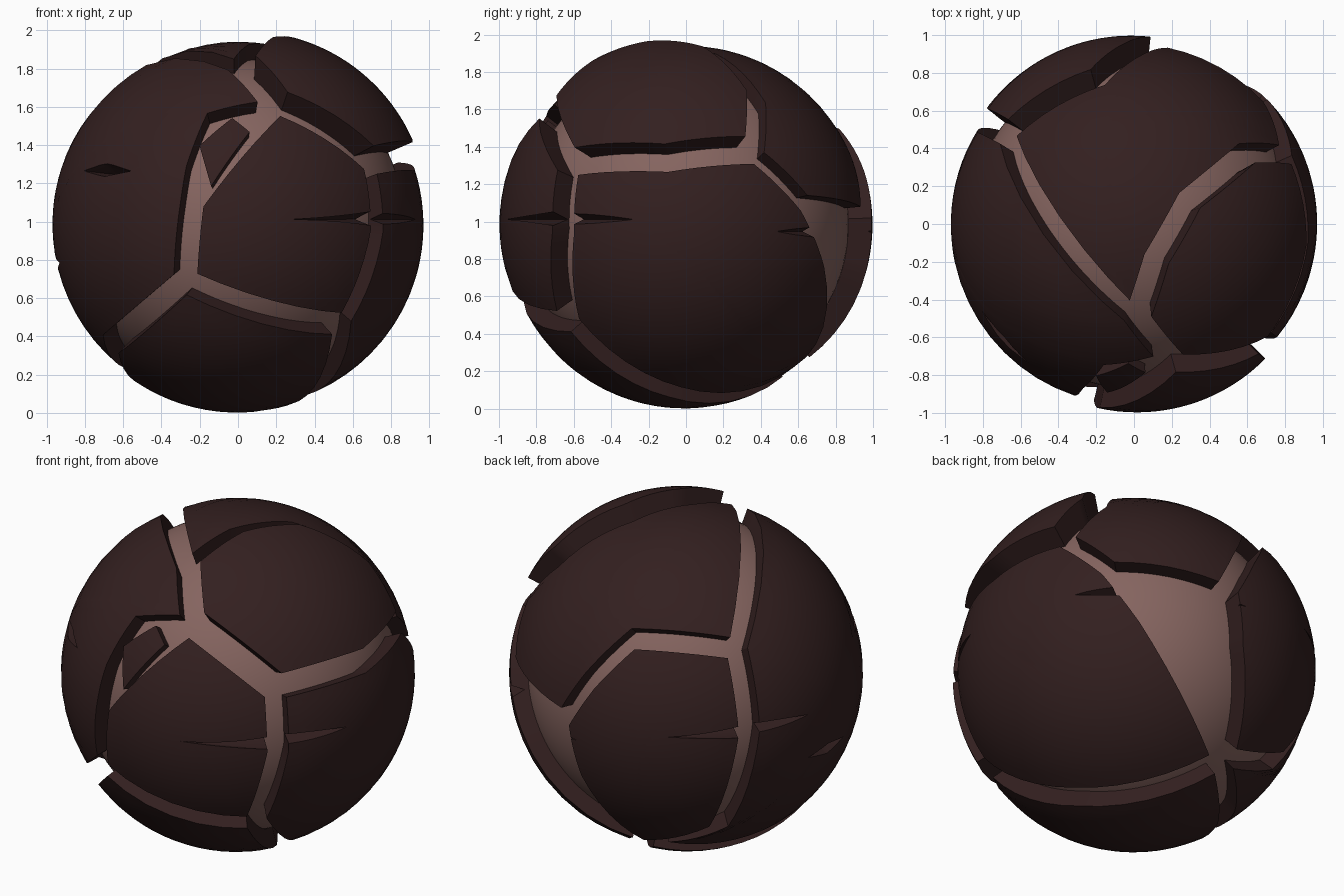
import bpy, bmesh
from mathutils import Vector

if "Cube" in bpy.data.objects:
    bpy.data.objects.remove(bpy.data.objects["Cube"])

CENTRE = Vector((0, 0, 0.985))
SHELL, CORE, GAP = 0.955, 0.87, 0.05
STEPS, RINGS = 6, 10


def material(name, rgb):
    m = bpy.data.materials.new(name)
    m.use_nodes = True
    m.diffuse_color = (*rgb, 1)
    m.node_tree.nodes["Principled BSDF"].inputs["Base Color"].default_value = (*rgb, 1)
    return m


dark_rock = material("dark_brown_rock", (0.033, 0.014, 0.014))
pale_rock = material("pale_brown_core", (0.235, 0.128, 0.115))


def make_object(name, bm, mat):
    bmesh.ops.recalc_face_normals(bm, faces=bm.faces)
    mesh = bpy.data.meshes.new(name)
    bm.to_mesh(mesh)
    bm.free()
    ob = bpy.data.objects.new(name, mesh)
    bpy.context.collection.objects.link(ob)
    mesh.materials.append(mat)
    return ob


def activate(ob):
    for other in bpy.context.selected_objects:
        other.select_set(False)
    ob.select_set(True)
    bpy.context.view_layer.objects.active = ob


# Points where the gaps between plates meet or bend
P = {key: Vector(v).normalized() for key, v in dict(
    front_low=(-.25, -.79, -.26), front_mid=(-.22, -.84, .1),
    notch_low=(-.19, -.8, .27), notch_top=(-.1, -.7, .5),
    front_top=(.17, -.64, .55), crown=(0, -.44, .75),
    right_front=(.61, -.55, .28), side_front=(.65, -.58, -.03),
    right_low=(.49, -.55, -.46), right_top=(.81, -.09, .3),
    right_back=(.73, .34, .34), back_right=(.64, .58, .1),
    back_mid=(.49, .7, -.18), base=(.33, -.05, -.8),
    bend_a=(.09, -.16, .84), bend_b=(.25, .12, .82), bend_c=(.53, .35, .6),
    back_a=(.14, .86, .04), back_b=(0, .82, .28), back_c=(-.17, .7, .51),
    back_low=(.08, .83, -.25), shelf_a=(.67, .52, .18), shelf_b=(.06, .84, .16),
    back_left=(-.6, .42, .46), hip=(-.72, .48, .06), hip_low=(-.52, .46, -.52),
    under=(-.12, .53, -.68), left_under=(-.46, .16, -.72), left_low=(-.6, -.3, -.56),
    chip_a=(-.2, -.8, .41), chip_b=(-.03, -.73, .55),
    chip_c=(.06, -.78, .48), chip_d=(-.14, -.89, .2)).items()}


def outline(corners, middle, gap):
    """Spherical polygon pulled in by the gap, sampled along its edges."""
    n = len(corners)
    area = sum((corners[i - 1].cross(corners[i]) for i in range(n)), Vector())
    if area.dot(middle) < 0:
        corners = corners[::-1]
    sides = [corners[i].cross(corners[(i + 1) % n]).normalized() for i in range(n)]
    inset = []
    for i, c in enumerate(corners):
        a, b = sides[i - 1], sides[i]
        inset.append((c + (a + b) * (gap / max(1 + a.dot(b), 0.3))).normalized())
    return [inset[i].lerp(inset[(i + 1) % n], s / STEPS).normalized()
            for i in range(n) for s in range(STEPS)]


def plate(name, keys, lift, middle=None, gap=GAP, radius=SHELL):
    corners = [P[k] for k in keys.split()]
    middle = Vector(middle or sum(corners, Vector())).normalized()
    rim = outline(corners, middle, gap)
    shift = CENTRE + middle * lift
    bm = bmesh.new()
    top = bm.verts.new(middle * radius + shift)
    loops = []
    for r in range(1, RINGS + 1):
        loops.append([bm.verts.new(middle.slerp(p, r / RINGS) * radius + shift) for p in rim])
    loops.append([bm.verts.new(p * 0.78 + shift) for p in rim])
    bottom = bm.verts.new(shift)
    n = len(rim)
    for i in range(n):
        j = (i + 1) % n
        bm.faces.new((top, loops[0][i], loops[0][j]))
        bm.faces.new((bottom, loops[-1][j], loops[-1][i]))
        for a, b in zip(loops, loops[1:]):
            bm.faces.new((a[i], b[i], b[j], a[j]))
    return make_object(name, bm, dark_rock)


# Outer plates
plates = [
    plate("front_plate",
          "front_low right_low side_front right_front front_top front_mid", .045),
    plate("right_plate", "right_low side_front right_front right_top right_back "
          "back_right back_mid under base", .015),
    plate("upper_right_plate", "crown front_top right_front right_top right_back "
          "bend_c bend_b bend_a", .07),
    plate("top_plate", "crown bend_a bend_b bend_c right_back back_right "
          "back_a back_b back_c back_left", 0, (-.15, .5, .7)),
    plate("left_plate", "front_low front_mid notch_low notch_top front_top crown "
          "back_left hip hip_low under left_under left_low", .015, (-.9, -.1, .05)),
    plate("bottom_plate", "front_low right_low base under left_under left_low", .03),
    plate("back_left_plate",
          "back_left back_c back_b back_a back_low under hip_low hip", .045),
    plate("back_right_plate", "shelf_a shelf_b back_a back_low under back_mid", .01),
    plate("small_chip", "chip_a chip_b chip_c chip_d", 0, gap=0, radius=.925),
]

# Pale inner core
bm = bmesh.new()
bmesh.ops.create_icosphere(bm, subdivisions=5, radius=CORE)
bmesh.ops.translate(bm, vec=CENTRE, verts=bm.verts)
core = make_object("inner_core", bm, pale_rock)

# Thin tapered surface cracks: direction, half length, half height
cracks = [
    ((.7, -.66, .03), .58, .04), ((-.68, -.6, .28), .25, .05),
    ((-.93, 0, -.2), .22, .045), ((-.72, .49, .07), .5, .04),
    ((.5, .78, -.04), .6, .045)]
bm = bmesh.new()
for direction, length, height in cracks:
    d = Vector(direction).normalized()
    t = Vector((0, 0, 1)).cross(d).normalized()
    b = d.cross(t)
    points = [(d + t * length).normalized(), d + b * height,
              (d - t * length).normalized(), d - b * height]
    ring = [bm.verts.new(p + CENTRE) for p in points]
    inner = bm.verts.new(d * 0.88 + CENTRE)
    outer = bm.verts.new(d * 1.3 + CENTRE)
    for i in range(4):
        bm.faces.new((ring[i - 1], ring[i], outer))
        bm.faces.new((ring[i], ring[i - 1], inner))
cutter = make_object("crack_cutters", bm, dark_rock)
cutter.hide_render = True

for ob in plates[:-1]:
    activate(ob)
    mod = ob.modifiers.new("cracks", "BOOLEAN")
    mod.operation = "DIFFERENCE"
    mod.solver = "EXACT"
    mod.object = cutter
    bpy.ops.object.modifier_apply(modifier=mod.name)
bpy.data.objects.remove(cutter)

for ob in plates + [core]:
    activate(ob)
    bpy.ops.object.shade_smooth_by_angle(angle=0.5)
